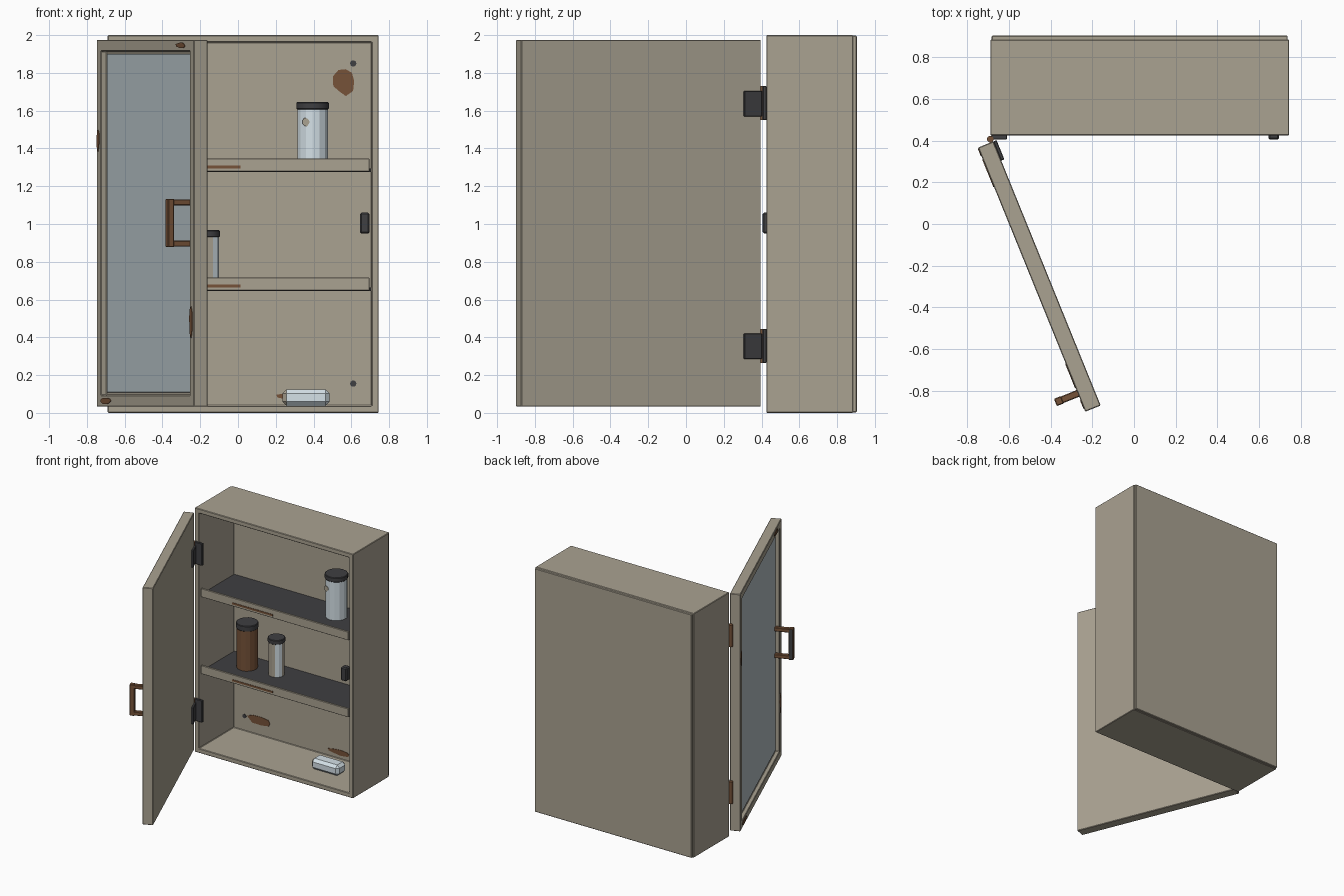
import bpy, bmesh, math, random
from mathutils import Matrix, Vector

random.seed(4)
if "Cube" in bpy.data.objects:
    bpy.data.objects.remove(bpy.data.objects["Cube"], do_unlink=True)


def material(name, r, g, b):
    m = bpy.data.materials.new(name)
    m.use_nodes = True
    m.diffuse_color = (r, g, b, 1)
    m.node_tree.nodes["Principled BSDF"].inputs["Base Color"].default_value = (r, g, b, 1)
    return m


PAINT = material("taupe_paint", 0.40, 0.36, 0.285)
DARK = material("dark_metal", 0.05, 0.05, 0.054)
RUST = material("rust_brown", 0.18, 0.085, 0.04)
MIRROR = material("mirror_grey_blue", 0.47, 0.54, 0.57)
GLASS = material("pale_glass", 0.66, 0.75, 0.80)

# Door space: x along the door from its hinge, front faces -y
DOOR = Matrix.Translation((-0.712, 0.382, 0)) @ Matrix.Rotation(math.radians(-67.9), 4, "Z")
WORLD = Matrix.Identity(4)


def finish(name, bm, mats, space=WORLD, bevel=0.0, smooth=False):
    bmesh.ops.recalc_face_normals(bm, faces=bm.faces)
    me = bpy.data.meshes.new(name)
    bm.to_mesh(me)
    bm.free()
    ob = bpy.data.objects.new(name, me)
    bpy.context.collection.objects.link(ob)
    ob.matrix_world = space
    for m in mats:
        me.materials.append(m)
    if bevel:
        mod = ob.modifiers.new("edge_bevel", "BEVEL")
        mod.width, mod.segments, mod.limit_method = bevel, 1, "ANGLE"
    if smooth:
        bpy.ops.object.select_all(action="DESELECT")
        ob.select_set(True)
        bpy.context.view_layer.objects.active = ob
        bpy.ops.object.shade_smooth_by_angle(angle=math.radians(35))
    return ob


def cuboid(lo, hi):
    bm = bmesh.new()
    bmesh.ops.create_cube(bm, size=1)
    lo, hi = Vector(lo), Vector(hi)
    for v in bm.verts:
        v.co = [l + (c + 0.5) * (h - l) for l, c, h in zip(lo, v.co, hi)]
    return bm


def box(name, lo, hi, mat, space=WORLD, bevel=0.004):
    return finish(name, cuboid(lo, hi), [mat], space, bevel)


def tray(name, lo, hi, rim, depth, space=WORLD):
    """Box whose front face is inset and pushed back."""
    bm = cuboid(lo, hi)
    bm.normal_update()
    front = min(bm.faces, key=lambda f: f.calc_center_median().y)
    bmesh.ops.inset_region(bm, faces=[front], thickness=rim, use_even_offset=True)
    new = bmesh.ops.extrude_face_region(bm, geom=[front])["geom"]
    verts = [g for g in new if isinstance(g, bmesh.types.BMVert)]
    bmesh.ops.translate(bm, verts=verts, vec=(0, depth, 0))
    if front.is_valid:
        bmesh.ops.delete(bm, geom=[front], context="FACES_ONLY")
    return finish(name, bm, [PAINT], space, 0.004)


def cylinder(name, x, y, z0, z1, r, mats, sides=14, rule=None, smooth=True, bevel=0.0):
    bm = bmesh.new()
    bmesh.ops.create_cone(bm, cap_ends=True, segments=sides, radius1=r, radius2=r, depth=z1 - z0,
                          matrix=Matrix.Translation((x, y, (z0 + z1) / 2)))
    bm.normal_update()
    if rule:
        for f in bm.faces:
            f.material_index = int(rule(f.normal))
    return finish(name, bm, mats, WORLD, bevel, smooth)


def patch(name, x, y, z, rx, rz, mat=RUST, space=WORLD, sides=9, rough=0.3):
    """Thin irregular plate lying on a surface that faces -y."""
    bm = bmesh.new()
    ring = []
    for i in range(sides):
        a = math.tau * i / sides
        k = 1 - rough * random.random()
        ring.append(bm.verts.new((x + rx * k * math.cos(a), y, z + rz * k * math.sin(a))))
    face = bm.faces.new(ring)
    new = bmesh.ops.extrude_face_region(bm, geom=[face], use_keep_orig=True)["geom"]
    bmesh.ops.translate(bm, verts=[g for g in new if isinstance(g, bmesh.types.BMVert)],
                        vec=(0, -0.003, 0))
    return finish(name, bm, [mat], space)


# Cabinet
tray("cabinet_shell", (-0.69, 0.425, 0), (0.745, 0.885, 2), 0.037, 0.452)
box("back_panel", (-0.684, 0.88, 0.003), (0.738, 0.904, 1.997), PAINT)
WALL = 0.877
for sx in (-0.555, 0.61):
    for sz in (0.155, 1.85):
        patch("wall_screw", sx, WALL, sz, 0.017, 0.017, DARK, sides=10, rough=0)
patch("wall_rust_upper", 0.56, WALL, 1.755, 0.065, 0.08)
patch("wall_rust_lower_left", -0.425, WALL, 0.155, 0.125, 0.04)
patch("wall_rust_lower_right", 0.30, WALL, 0.088, 0.115, 0.025)

# Shelves with a raised front lip
for label, z in (("upper", 1.275), ("lower", 0.645)):
    box(label + "_shelf_board", (-0.648, 0.45, z), (0.704, WALL, z + 0.018), DARK, bevel=0)
    box(label + "_shelf_lip", (-0.64, 0.435, z + 0.003), (0.695, 0.452, z + 0.072), PAINT, bevel=0.002)
    box(label + "_lip_rust", (-0.355, 0.432, z + 0.019), (0.012, 0.436, z + 0.034), RUST, bevel=0)

# Jars and bottles: body plus overhanging lid
def jar(name, x, y, z0, z1, r, lid, mats, rule=None):
    cylinder(name + "_body", x, y, z0, z1 - lid, r, mats, rule=rule, smooth=False)
    cylinder(name + "_lid", x, y, z1 - lid, z1, r + 0.005, [DARK], bevel=0.004)


jar("large_jar", 0.395, 0.71, 1.293, 1.645, 0.083, 0.038, [GLASS])
patch("large_jar_stain", 0.36, 0.631, 1.54, 0.022, 0.025, PAINT)
jar("brown_bottle", -0.41, 0.705, 0.663, 1.033, 0.079, 0.045, [RUST])
jar("small_jar", -0.16, 0.727, 0.663, 0.967, 0.061, 0.036, [PAINT, GLASS],
    rule=lambda n: n.x > 0.3 and n.y < -0.3)

# Soap bar, stained at one end
bm = cuboid((0.235, 0.60, 0.037), (0.485, 0.715, 0.125))
bmesh.ops.bevel(bm, geom=bm.edges[:], offset=0.022, segments=1, affect="EDGES")
bmesh.ops.bisect_plane(bm, geom=bm.verts[:] + bm.edges[:] + bm.faces[:],
                       plane_co=(0.36, 0, 0), plane_no=(1, 0.2, 0.3))
for f in bm.faces:
    f.material_index = int(f.calc_center_median().x < 0.345)
finish("soap_bar", bm, [GLASS, PAINT])

# Catch on the free side of the cabinet
box("door_catch", (0.645, 0.405, 0.95), (0.697, 0.46, 1.06), DARK, bevel=0.008)

# Door with recessed mirror
L, T, Z0, Z1 = 1.369, 0.04, 0.033, 1.975
tray("door_frame", (0, -T, Z0), (L, T, Z1), 0.06, 0.034, DOOR)
box("mirror", (0.075, -0.012, Z0 + 0.075), (L - 0.075, -0.004, Z1 - 0.075), MIRROR, DOOR, 0.002)
for name, u, z, ru, rz in (("top", 1.19, 1.946, 0.075, 0.02), ("bottom", 0.14, 0.064, 0.09, 0.02),
                           ("hinge_side", 0.024, 1.44, 0.022, 0.06),
                           ("free_side", 1.332, 0.48, 0.024, 0.085)):
    patch("door_rust_" + name, u, -T, z, ru, rz, space=DOOR)

# Handle: two posts and a grip
for z in (0.88, 1.098):
    box("handle_post", (1.257, -0.15, z), (1.291, -0.01, z + 0.032), RUST, DOOR)
bm = cuboid((1.255, -0.156, 0.877), (1.293, -0.12, 1.133))
bm.normal_update()
for f in bm.faces:
    f.material_index = int(f.normal.x < -0.5)
finish("handle_grip", bm, [RUST, DARK], DOOR, 0.004)

# Hinges: pin, cabinet leaf and door leaf
for z in (0.265, 1.55):
    cylinder("hinge_pin", -0.69, 0.407, z, z + 0.18, 0.016, [RUST], sides=12)
    box("hinge_cabinet_leaf", (-0.685, 0.406, z), (-0.61, 0.427, z + 0.18), DARK, bevel=0.003)
    box("hinge_door_leaf", (0, T - 0.001, z + 0.02), (0.1, T + 0.016, z + 0.155), DARK, DOOR, 0.003)
